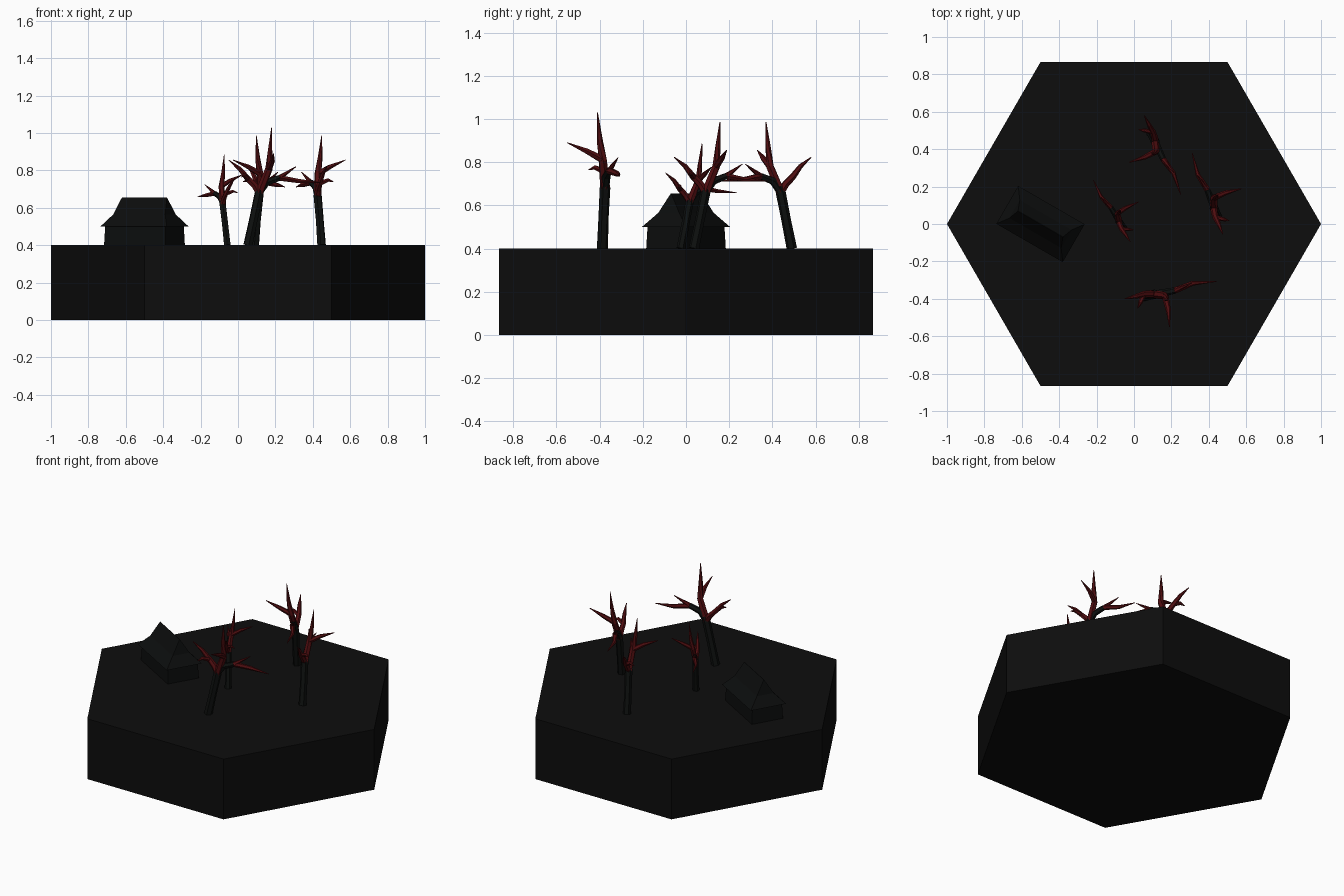
import bpy, bmesh
from math import radians, cos, sin, pi
from mathutils import Vector

if "Cube" in bpy.data.objects:
    bpy.data.objects.remove(bpy.data.objects["Cube"])


def material(name, colour):
    m = bpy.data.materials.new(name)
    m.use_nodes = True
    m.diffuse_color = (*colour, 1)
    m.node_tree.nodes["Principled BSDF"].inputs["Base Color"].default_value = (*colour, 1)
    return m


ground_black = material("ground black", (0.004, 0.004, 0.004))
house_black = material("house black", (0.0035, 0.004, 0.004))
bark_black = material("bark black", (0.004, 0.005, 0.0045))
branch_red = material("branch red", (0.08, 0.004, 0.005))


def make_object(name, bm, mats):
    bmesh.ops.recalc_face_normals(bm, faces=bm.faces)
    mesh = bpy.data.meshes.new(name)
    bm.to_mesh(mesh)
    bm.free()
    for m in mats:
        mesh.materials.append(m)
    obj = bpy.data.objects.new(name, mesh)
    bpy.context.collection.objects.link(obj)
    return obj


def skin(bm, rings, index=0):
    """Join rings of points into a capped tube."""
    loops = [[bm.verts.new(p) for p in ring] for ring in rings]
    n = len(loops[0])
    faces = [bm.faces.new(loops[0]), bm.faces.new(loops[-1])]
    for low, high in zip(loops, loops[1:]):
        for i in range(n):
            j = (i + 1) % n
            faces.append(bm.faces.new((low[i], low[j], high[j], high[i])))
    for f in faces:
        f.material_index = index


# Hexagonal ground tile
bm = bmesh.new()
skin(bm, [[(cos(k * pi / 3), sin(k * pi / 3), z) for k in range(6)] for z in (0, 0.4)])
make_object("ground_tile", bm, [ground_black])


# House: tapered walls and a flared hip roof
def rectangles(levels):
    return [[(sx * a, sy * b, z) for sx, sy in ((-1, -1), (1, -1), (1, 1), (-1, 1))]
            for a, b, z in levels]


for name, levels in (
    ("house_walls", [(0.19, 0.103, 0.4), (0.186, 0.098, 0.505)]),
    ("house_roof", [(0.205, 0.117, 0.5), (0.16, 0.056, 0.565), (0.139, 0.001, 0.655)]),
):
    bm = bmesh.new()
    skin(bm, rectangles(levels))
    house = make_object(name, bm, [house_black])
    house.location = (-0.5, 0, 0)
    house.rotation_euler.z = radians(-30)


# Bare tree: crooked tapering limbs
def limb(bm, points, radii, index):
    points = [Vector(p) for p in points]
    rings = []
    for i, p in enumerate(points):
        along = points[min(i + 1, len(points) - 1)] - points[max(i - 1, 0)]
        turn = along.to_track_quat("Z", "Y")
        rings.append([p + turn @ Vector((cos(k * pi / 3), sin(k * pi / 3), 0)) * radii[i]
                      for k in range(6)])
    skin(bm, rings, index)


fork = (0.06, 0.012, 0.28)
side_joint = (0.167, 0.032, 0.36)
top_joint = (0.113, 0.002, 0.41)
back_joint = (0.0, 0.012, 0.355)
bm = bmesh.new()
limb(bm, [(0, 0, 0), (0.03, 0.005, 0.14), fork, (0.07, 0.012, 0.31)],
     [0.026, 0.024, 0.025, 0.02], 0)
limb(bm, [fork, (0.1, 0.018, 0.335), side_joint], [0.02, 0.02, 0.017], 0)
limb(bm, [side_joint, (0.26, 0.07, 0.345), (0.387, 0.08, 0.335)], [0.017, 0.013, 0.002], 1)
limb(bm, [side_joint, (0.257, 0.072, 0.42)], [0.015, 0.002], 1)
limb(bm, [fork, top_joint, (0.118, -0.012, 0.5), (0.127, -0.023, 0.63)],
     [0.023, 0.02, 0.014, 0.002], 1)
limb(bm, [top_joint, (0.13, -0.07, 0.45), (0.137, -0.163, 0.49)], [0.018, 0.014, 0.002], 1)
limb(bm, [fork, (0.035, 0.014, 0.32), back_joint, (-0.045, 0, 0.41), (-0.103, -0.013, 0.455)],
     [0.02, 0.019, 0.017, 0.012, 0.002], 1)
limb(bm, [back_joint, (-0.02, -0.035, 0.375), (-0.033, -0.063, 0.365)],
     [0.015, 0.011, 0.002], 1)
tree = make_object("front_tree", bm, [bark_black, branch_red])
tree.location = (0.053, -0.387, 0.4)

# Turned and scaled copies sharing the tree mesh
for name, x, y, angle, size in (
    ("left_tree", 0.447, 0.037, 100, 0.93),
    ("back_tree", 0.09, 0.49, -76, 0.93),
    ("middle_tree", -0.057, -0.024, 110, 0.77),
):
    copy = bpy.data.objects.new(name, tree.data)
    bpy.context.collection.objects.link(copy)
    copy.location = (x, y, 0.4)
    copy.rotation_euler.z = radians(angle)
    copy.scale = (size, size, size)
